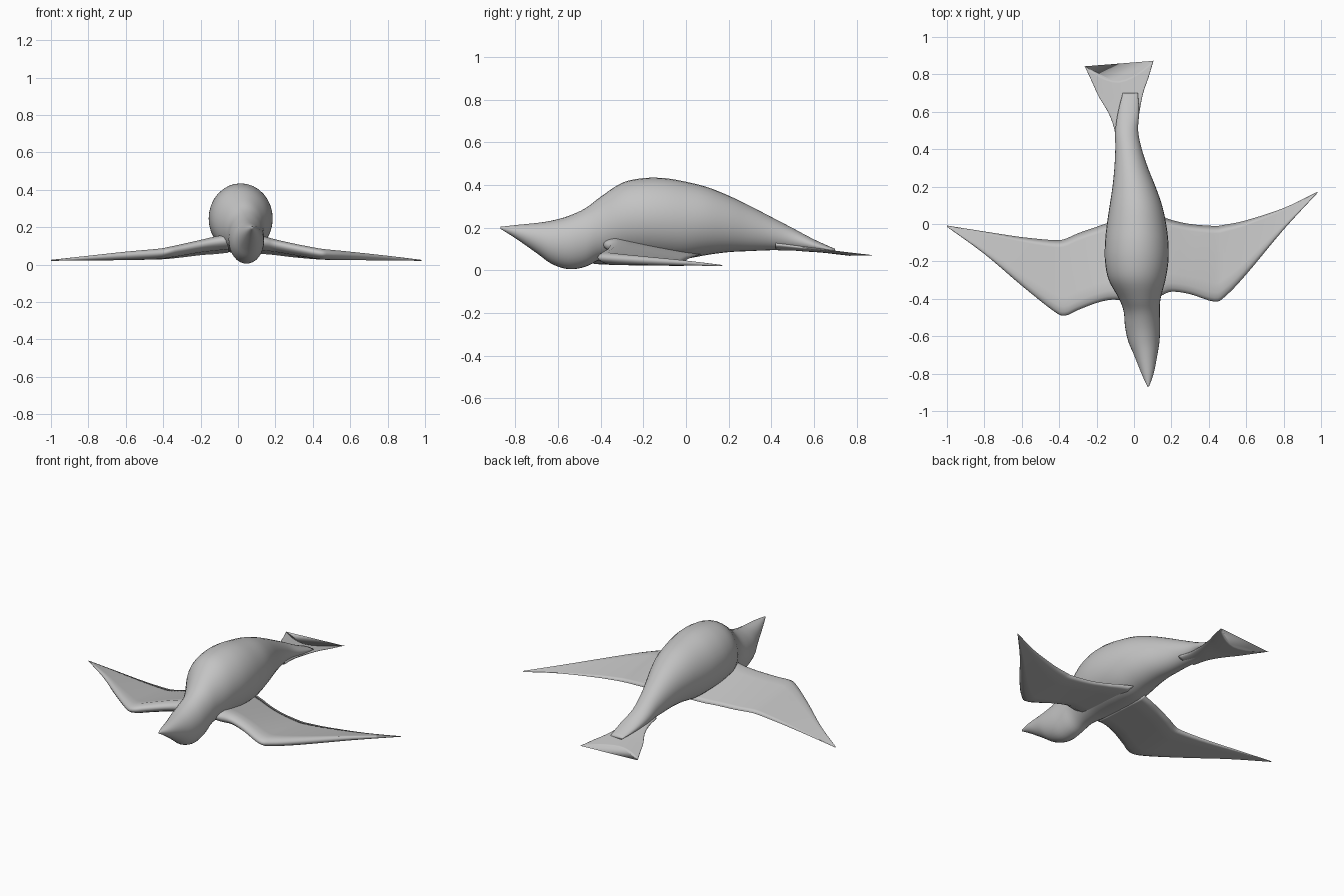
import bpy, bmesh, math

grey = bpy.data.materials.new("soft grey")
grey.diffuse_color = (0.55, 0.55, 0.55, 1)


def smooth_stations(rows, steps):
    """Catmull-Rom curve through the given stations."""
    out = []
    for i in range(len(rows) - 1):
        a, b = rows[max(i - 1, 0)], rows[i]
        c, d = rows[i + 1], rows[min(i + 2, len(rows) - 1)]
        for k in range(steps):
            t = k / steps
            out.append([0.5 * (2 * q + (r - p) * t + (2 * p - 5 * q + 4 * r - s) * t * t
                               + (3 * q - p - 3 * r + s) * t ** 3)
                        for p, q, r, s in zip(a, b, c, d)])
    out.append(list(rows[-1]))
    return out


def loft(name, rings):
    """Skin closed rings of equal point count and cap both ends."""
    bm = bmesh.new()
    rows = [[bm.verts.new(p) for p in ring] for ring in rings]
    n = len(rows[0])
    for r0, r1 in zip(rows, rows[1:]):
        for j in range(n):
            k = (j + 1) % n
            bm.faces.new((r0[j], r0[k], r1[k], r1[j]))
    bm.faces.new(rows[0])
    bm.faces.new(rows[-1])
    bmesh.ops.recalc_face_normals(bm, faces=bm.faces)
    for f in bm.faces:
        f.smooth = True
    me = bpy.data.meshes.new(name)
    bm.to_mesh(me)
    bm.free()
    me.materials.append(grey)
    ob = bpy.data.objects.new(name, me)
    bpy.context.collection.objects.link(ob)
    return ob


# Body with head and beak: y, left x, right x, bottom z, top z
body = [
    (-0.87, 0.072, 0.08, 0.194, 0.204), (-0.8, 0.04, 0.105, 0.15, 0.212),
    (-0.7, 0.0, 0.125, 0.08, 0.222), (-0.63, -0.03, 0.136, 0.03, 0.233),
    (-0.55, -0.048, 0.14, 0.005, 0.255), (-0.47, -0.055, 0.138, 0.017, 0.292),
    (-0.4, -0.08, 0.142, 0.05, 0.345), (-0.3, -0.135, 0.168, 0.062, 0.41),
    (-0.2, -0.155, 0.184, 0.06, 0.432), (-0.1, -0.155, 0.184, 0.055, 0.432),
    (0.0, -0.145, 0.172, 0.055, 0.415), (0.1, -0.13, 0.15, 0.072, 0.39),
    (0.2, -0.115, 0.115, 0.085, 0.35), (0.3, -0.105, 0.075, 0.09, 0.302),
    (0.4, -0.1, 0.042, 0.094, 0.25), (0.5, -0.1, 0.022, 0.092, 0.198),
    (0.6, -0.085, 0.028, 0.088, 0.145), (0.7, -0.06, 0.02, 0.083, 0.1),
]
rings = []
for y, xl, xr, zb, zt in smooth_stations(body, 4):
    rings.append([((xl + xr) / 2 + (xr - xl) / 2 * math.cos(a), y,
                   (zb + zt) / 2 + (zt - zb) / 2 * math.sin(a))
                  for a in (2 * math.pi * j / 32 for j in range(32))])
loft("body", rings)

# Wings: x, leading y, trailing y, leading z, trailing z, half thickness
right_wing = [
    (0.06, -0.4, 0.07, 0.13, 0.068, 0.045), (0.14, -0.385, 0.045, 0.12, 0.06, 0.042),
    (0.2, -0.362, 0.022, 0.108, 0.054, 0.037), (0.3, -0.375, 0.0, 0.087, 0.042, 0.034),
    (0.43, -0.415, -0.01, 0.062, 0.032, 0.032), (0.49, -0.385, -0.003, 0.056, 0.03, 0.03),
    (0.6, -0.27, 0.02, 0.049, 0.028, 0.025), (0.8, -0.03, 0.085, 0.036, 0.025, 0.014),
    (0.98, 0.165, 0.172, 0.023, 0.021, 0.003),
]
left_wing = [
    (-0.05, -0.41, 0.03, 0.13, 0.068, 0.045), (-0.12, -0.405, 0.012, 0.12, 0.06, 0.042),
    (-0.2, -0.422, -0.015, 0.105, 0.054, 0.037), (-0.3, -0.46, -0.05, 0.084, 0.042, 0.034),
    (-0.37, -0.49, -0.08, 0.07, 0.035, 0.032), (-0.43, -0.465, -0.086, 0.06, 0.032, 0.031),
    (-0.6, -0.33, -0.07, 0.049, 0.028, 0.025), (-0.8, -0.16, -0.04, 0.036, 0.025, 0.014),
    (-1.0, -0.015, -0.008, 0.023, 0.021, 0.003),
]
# Chord positions, blunt at the front and thin at the back
chord = [0, 0.015, 0.05, 0.12, 0.25, 0.45, 0.7, 0.9, 1]
section = [(t, 1) for t in chord] + [(t, -1) for t in chord[-2:0:-1]]
for name, table in (("right_wing", right_wing), ("left_wing", left_wing)):
    rings = []
    for x, yl, yt, zl, zt, h in smooth_stations(table, 4):
        ring = []
        for t, side in section:
            thick = h * math.sqrt(min(1, t / 0.12)) * (1 - 0.85 * t)
            ring.append((x, yl + (yt - yl) * t, zl + (zt - zl) * t + side * thick))
        rings.append(ring)
    loft(name, rings)

# Forked tail fan: length fraction, left x, right x, centre z, half thickness
tail = [
    (0.0, -0.095, 0.03, 0.12, 0.02), (0.2, -0.105, 0.02, 0.11, 0.016),
    (0.4, -0.135, 0.03, 0.1, 0.012), (0.62, -0.19, 0.05, 0.09, 0.007),
    (0.8, -0.225, 0.078, 0.081, 0.005), (1.0, -0.265, 0.105, 0.071, 0.003),
]


def rear_edge(u):
    """Concave back edge of the fan, from left tip to right tip."""
    return 0.765 + (0.09 if u < 0.47 else 0.1) * (abs(u - 0.47) / 0.5) ** 1.7


rings = []
for v, xl, xr, zc, h in smooth_stations(tail, 4):
    ring = []
    for j in range(32):
        a = 2 * math.pi * j / 32
        u = (1 + math.cos(a)) / 2
        ring.append((xl + (xr - xl) * u, 0.42 + v * (rear_edge(u) - 0.42),
                     zc + h * math.sin(a)))
    rings.append(ring)
loft("tail", rings)
